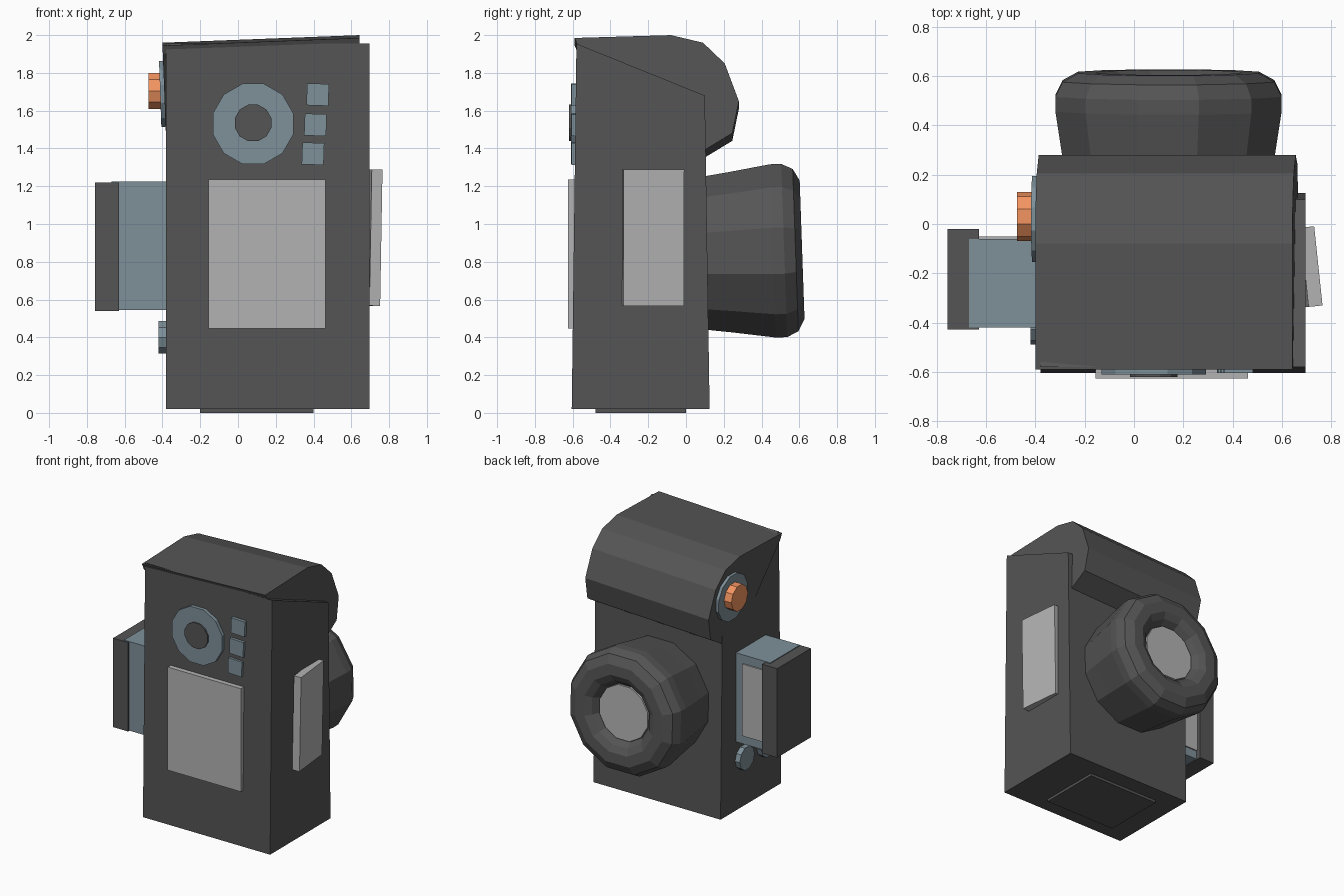
import bpy, bmesh
from math import radians, sin, cos, pi
from mathutils import Vector

if "Cube" in bpy.data.objects:
    bpy.data.objects.remove(bpy.data.objects["Cube"])


def material(name, rgb):
    m = bpy.data.materials.new(name)
    m.diffuse_color = (*rgb, 1)
    m.use_nodes = True
    m.node_tree.nodes["Principled BSDF"].inputs["Base Color"].default_value = m.diffuse_color
    return m


DARK = material("dark_grey", (0.09, 0.09, 0.09))
LIGHT = material("light_grey", (0.45, 0.45, 0.45))
BLUE = material("blue_grey", (0.21, 0.28, 0.32))
ORANGE = material("orange", (0.9, 0.3, 0.12))


def finish(name, bm, mat, loc=(0, 0, 0), rot=(0, 0, 0)):
    bmesh.ops.recalc_face_normals(bm, faces=bm.faces[:])
    me = bpy.data.meshes.new(name)
    bm.to_mesh(me)
    bm.free()
    me.materials.append(mat)
    ob = bpy.data.objects.new(name, me)
    ob.location = loc
    ob.rotation_euler = [radians(a) for a in rot]
    bpy.context.collection.objects.link(ob)
    return ob


def box(name, lo, hi, mat, rot=(0, 0, 0)):
    lo, hi = Vector(lo), Vector(hi)
    bm = bmesh.new()
    bmesh.ops.create_cube(bm, size=1)
    bmesh.ops.scale(bm, vec=hi - lo, verts=bm.verts)
    return finish(name, bm, mat, (lo + hi) / 2, rot)


def prism(name, profile, half, mat, loc, rot=(0, 0, 0)):
    """Extrude a (y, z) profile along x, symmetric about loc."""
    bm = bmesh.new()
    face = bm.faces.new([bm.verts.new((-half, y - loc[1], z - loc[2])) for y, z in profile])
    new = bmesh.ops.extrude_face_region(bm, geom=[face])["geom"]
    bmesh.ops.translate(bm, vec=(2 * half, 0, 0),
                        verts=[v for v in new if isinstance(v, bmesh.types.BMVert)])
    # the source face stays as the far cap
    if not face.is_valid or len(bm.faces) < len(profile) + 2:
        bmesh.ops.holes_fill(bm, edges=bm.edges[:])
    return finish(name, bm, mat, loc, rot)


def lathe(name, profile, sides, mat, loc, rot):
    """Turn a (radius, height) profile round local z and cap both ends."""
    bm = bmesh.new()
    rings = [[bm.verts.new((r * cos(2 * pi * (i + .5) / sides), r * sin(2 * pi * (i + .5) / sides), h))
              for i in range(sides)] for r, h in profile]
    for a, b in zip(rings, rings[1:]):
        for i in range(sides):
            j = (i + 1) % sides
            bm.faces.new((a[i], a[j], b[j], b[i]))
    bm.faces.new(rings[0])
    bm.faces.new(rings[-1])
    return finish(name, bm, mat, loc, rot)


def disc(name, r, depth, sides, mat, loc, rot):
    return lathe(name, [(r, 0), (r, depth)], sides, mat, loc, rot)


FRONT, BACK, LEFT = (90, 0, 0), (-88, 0, 0), (0, -90, 0)

# Body with sloping top, and the base plate
prism("body", [(-.605, .02), (.125, .02), (.10, 1.68), (-.58, 1.955)],
      .5375, DARK, (.1575, 0, 1))
box("base_plate", (-.2, -.48, 0), (.4, 0, .04), DARK)

# Rounded hood, slightly tilted
prism("hood", [(-.59, 1.965), (-.08, 1.98), (.09, 1.94), (.205, 1.83), (.28, 1.63),
               (.245, 1.46), (.08, 1.36), (-.3, 1.6), (-.57, 1.92)],
      .522, DARK, (.132, 0, 1.7), (0, -2.2, 0))

# Lens barrel with rounded rim, and its glass
lens_at = (.14, .10, .845)
lathe("lens_barrel", [(.42, 0), (.44, .14), (.475, .36), (.475, .42), (.445, .48), (.38, .515),
                      (.30, .515), (.25, .49), (.215, .44)], 12, DARK, lens_at, BACK)
disc("lens_glass", .21, .02, 12, LIGHT, (.14, .535, .86), BACK)

# Front screen, dial and buttons
box("screen", (-.157, -.626, .447), (.463, -.57, 1.235), LIGHT)
disc("dial", .22, .03, 12, BLUE, (.08, -.58, 1.53), FRONT)
disc("dial_centre", .10, .04, 12, DARK, (.08, -.58, 1.535), FRONT)
for i, (x, z) in enumerate([(.422, 1.685), (.41, 1.525), (.397, 1.372)]):
    box(f"button_{i + 1}", (x - .058, -.605, z - .058), (x + .058, -.56, z + .058), BLUE, (0, 2, 0))

# Angled panel on the right side
box("side_panel", (.685, -.335, .567), (.742, -.012, 1.288), LIGHT, (0, 1, 6))

# Fold-out unit on the left side
box("side_box", (-.67, -.42, .545), (-.3, -.06, 1.226), BLUE)
box("side_box_cover", (-.757, -.428, .54), (-.63, -.02, 1.22), DARK)
box("side_box_panel", (-.65, -.2, .61), (-.44, -.05, 1.16), LIGHT)
# trim the panel so only its rear face shows
bpy.data.objects["side_box_panel"].location.y = -.125

# Knobs and shutter button on the left side
for i, y in enumerate((-.14, -.40)):
    disc(f"knob_{i + 1}", .09, .07, 10, BLUE, (-.35, y, .40), LEFT)
disc("shutter_plate", .18, .06, 12, BLUE, (-.352, .02, 1.69), (0, -92, 0))
disc("shutter_button", .10, .08, 10, ORANGE, (-.395, .03, 1.705), LEFT)
